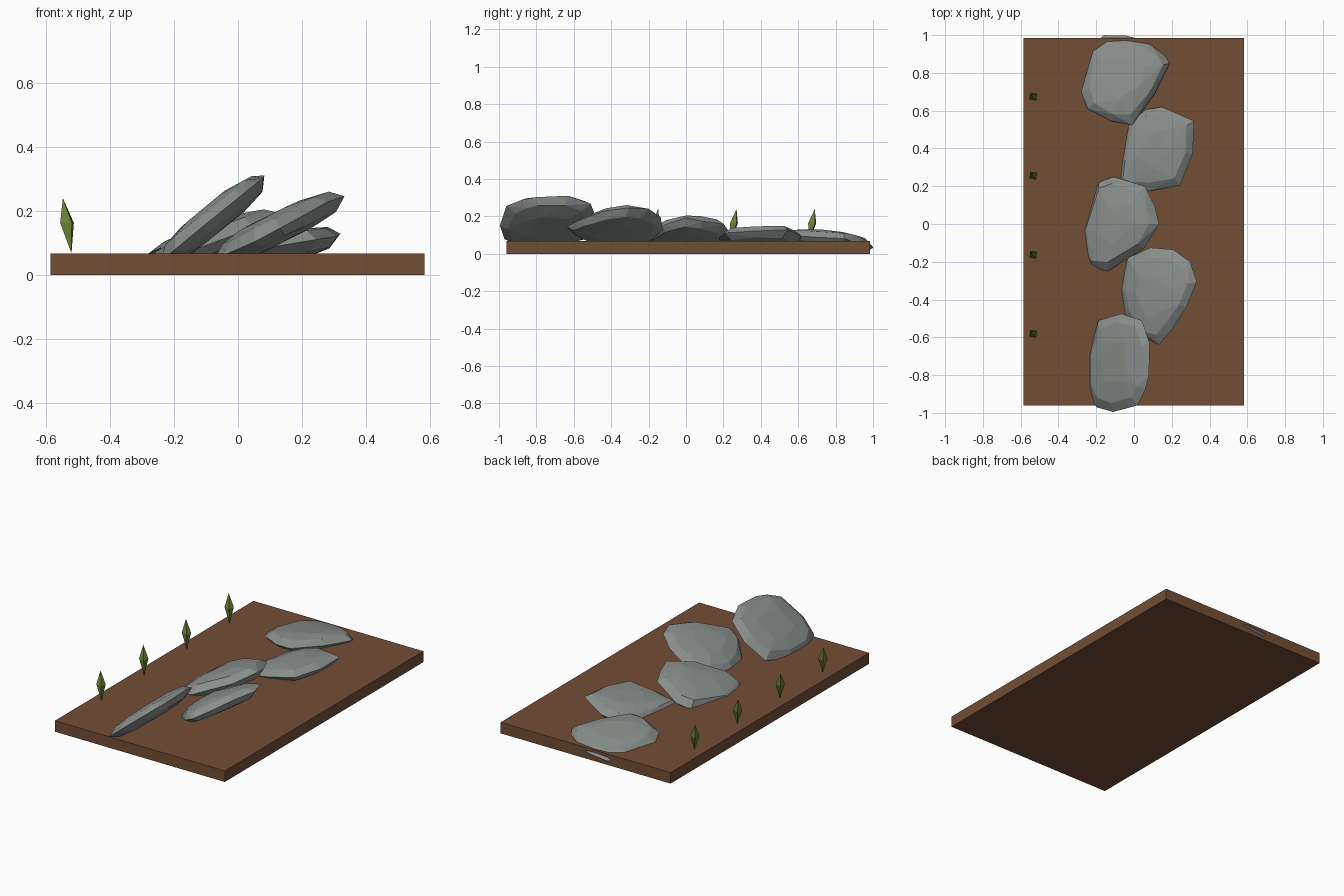
import bpy, bmesh, math, random
from mathutils import Vector

if "Cube" in bpy.data.objects:
    bpy.data.objects.remove(bpy.data.objects["Cube"])

random.seed(4)


def material(name, color):
    m = bpy.data.materials.new(name)
    m.diffuse_color = (*color, 1)
    m.use_nodes = True
    m.node_tree.nodes["Principled BSDF"].inputs["Base Color"].default_value = m.diffuse_color
    return m


SOIL = material("brown soil", (0.17, 0.077, 0.036))
STONE = material("grey stone", (0.25, 0.275, 0.262))
LEAF = material("leaf green", (0.14, 0.21, 0.035))


def finish(name, bm, mat):
    bmesh.ops.recalc_face_normals(bm, faces=bm.faces)
    me = bpy.data.meshes.new(name)
    bm.to_mesh(me)
    bm.free()
    me.materials.append(mat)
    ob = bpy.data.objects.new(name, me)
    bpy.context.collection.objects.link(ob)
    return ob


def slab_rock(name, outline, z, sx, sy, half):
    """Thin faceted boulder: plan outline on a tilted plane, domed on both sides."""
    bm = bmesh.new()
    n = len(outline)
    cx = (min(p[0] for p in outline) + max(p[0] for p in outline)) / 2
    cy = (min(p[1] for p in outline) + max(p[1] for p in outline)) / 2
    normal = Vector((-sx, -sy, 1)).normalized()

    def add(x, y, offset):
        p = Vector((x, y, z + sx * (x - cx) + sy * (y - cy))) + normal * offset
        p.z = max(p.z, 0.008)
        bm.verts.new(p)

    for i, (x, y) in enumerate(outline):
        add(x, y, random.uniform(-0.15, 0.15) * half)
        for side in (1, -1):
            # shoulder ring and inner ring
            f = random.uniform(0.78, 0.86)
            add(cx + (x - cx) * f, cy + (y - cy) * f, side * half * random.uniform(0.65, 0.8))
            if i % 2 == 0:
                f = random.uniform(0.4, 0.52)
                add(cx + (x - cx) * f, cy + (y - cy) * f, side * half * random.uniform(0.98, 1.08))
    hull = bmesh.ops.convex_hull(bm, input=bm.verts)
    spare = {g for g in hull["geom_interior"] + hull["geom_unused"]
             if isinstance(g, bmesh.types.BMVert)}
    bmesh.ops.delete(bm, geom=list(spare), context="VERTS")
    return finish(name, bm, STONE)


# Soil bed
bm = bmesh.new()
bmesh.ops.create_cube(bm, size=1)
for v in bm.verts:
    v.co = (v.co.x * 1.166 - 0.001, v.co.y * 1.945 + 0.0125, (v.co.z + 0.5) * 0.068)
finish("soil_bed", bm, SOIL)

# Leaning slabs, steepest at the front and nearly flat at the back
slab_rock("rock_front", [
    (-.19, -.51), (-.07, -.475), (.04, -.51), (.085, -.63), (.08, -.80), (.06, -.88),
    (.02, -.96), (-.11, -.995), (-.20, -.97), (-.245, -.88), (-.24, -.69)],
    0.175, 0.8, 0, 0.042)
slab_rock("rock_second", [
    (-.03, -.18), (.085, -.125), (.21, -.135), (.30, -.20), (.33, -.305), (.28, -.44),
    (.20, -.56), (.13, -.64), (.05, -.60), (-.05, -.48), (-.07, -.35)],
    0.15, 0.5, 0, 0.045)
slab_rock("rock_middle", [
    (-.19, .22), (-.11, .25), (.06, .20), (.11, .09), (.135, 0), (.05, -.13),
    (-.14, -.25), (-.235, -.23), (-.275, -.11), (-.275, -.03), (-.22, .13)],
    0.11, 0.38, 0, 0.047)
slab_rock("rock_fourth", [
    (-.03, .53), (.06, .605), (.15, .62), (.32, .545), (.31, .37), (.245, .205),
    (.085, .175), (-.085, .19), (-.075, .315)],
    0.085, 0.2, 0, 0.045)
slab_rock("rock_back", [
    (-.24, .93), (-.16, 1.0), (-.04, .997), (.08, .965), (.16, .90), (.19, .85),
    (.11, .69), (-.01, .525), (-.12, .545), (-.245, .61), (-.28, .70)],
    0.073, 0.06, -0.13, 0.045)

# Leaning diamond-shaped grass blades along the left edge
for k in range(4):
    y = -0.585 + 0.4185 * k
    bm = bmesh.new()
    low = bm.verts.new((-0.519, y - 0.012, 0.068))
    tip = bm.verts.new((-0.546, y + 0.018, 0.24))
    ring = [bm.verts.new((-0.533 + 0.026 * math.cos(a), y + 0.004 + 0.026 * math.sin(a), 0.163))
            for a in (math.radians(35 + 90 * j) for j in range(4))]
    for j in range(4):
        a, b = ring[j], ring[(j + 1) % 4]
        bm.faces.new((a, b, tip))
        bm.faces.new((b, a, low))
    finish(f"grass_blade_{k + 1}", bm, LEAF)
